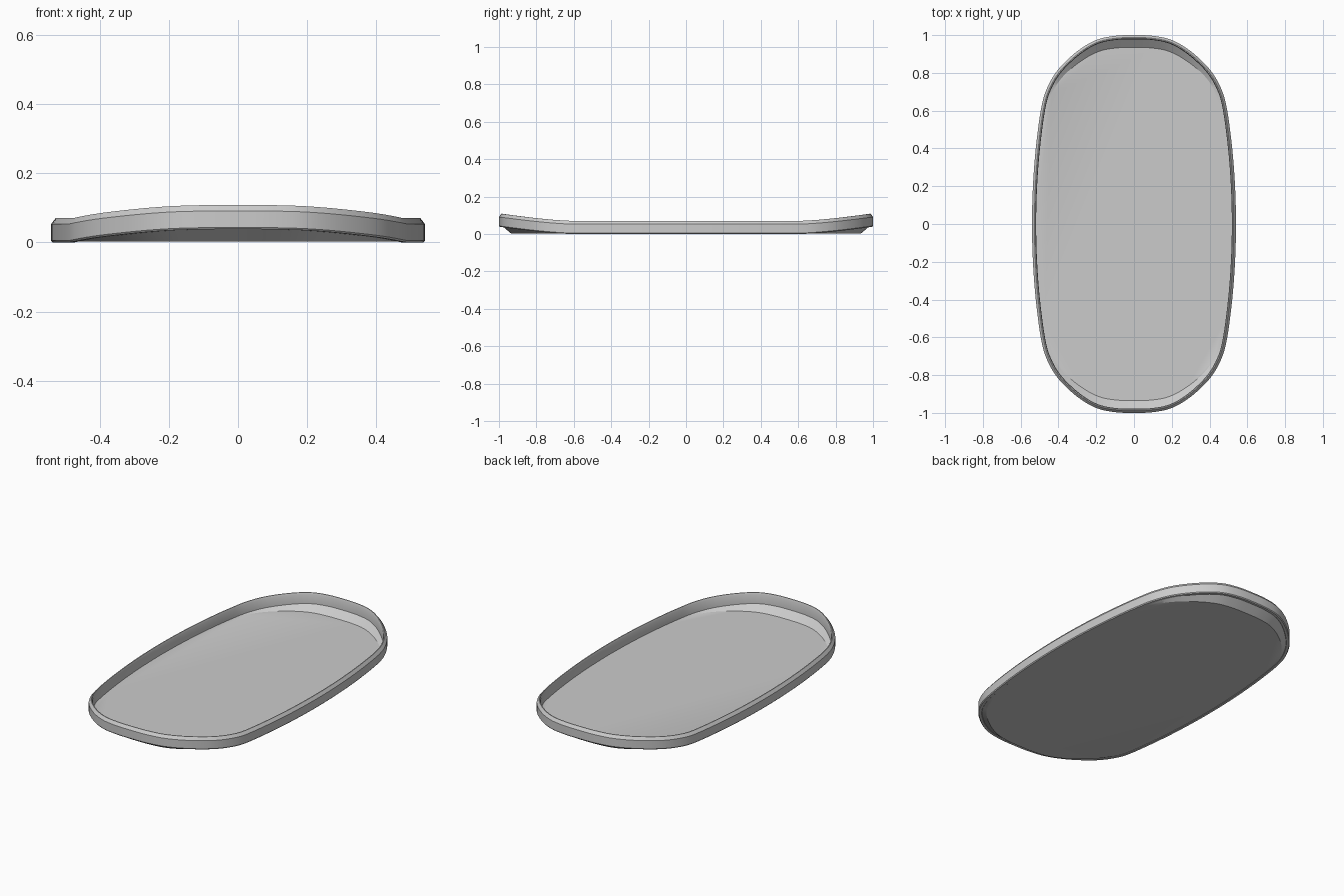
import bpy, bmesh, math
from mathutils import Vector

if "Cube" in bpy.data.objects:
    bpy.data.objects.remove(bpy.data.objects["Cube"])

# One quarter of the tray outline, mirrored into a closed loop
Q = [(.54, 0), (.535, .2), (.52, .4), (.492, .61), (.46, .72), (.4, .82),
     (.3, .915), (.2, .974), (.1, .996), (0, 1)]
half = Q + [(-x, y) for x, y in Q[-2::-1]]
ctrl = [Vector(p) for p in half + [(x, -y) for x, y in half[-2:0:-1]]]


def smooth_loop(pts, steps=5):
    out, n = [], len(pts)
    for i in range(n):
        a, b, c, d = (pts[(i + k) % n] for k in (-1, 0, 1, 2))
        for s in range(steps):
            t = s / steps
            out.append(.5 * (2*b + (c-a)*t + (2*a-5*b+4*c-d)*t*t + (3*b-a-3*c+d)*t**3))
    return out


outline = smooth_loop(ctrl)
N = len(outline)
normals = []
for i in range(N):
    t = (outline[(i + 1) % N] - outline[i - 1]).normalized()
    normals.append(Vector((-t.y, t.x)))  # points inward


def rise(y):
    """Upsweep of the two ends, 0 to 1."""
    return max(0, (abs(y) - .62) / .38) ** 1.4


def ring(bm, inset, z, lift, extra=0):
    vs = []
    for p, n in zip(outline, normals):
        k = rise(p.y)
        q = p + n * (inset + extra * k)
        vs.append(bm.verts.new((q.x, q.y, z + lift * k)))
    return vs


def bridge(bm, a, b):
    for i in range(N):
        j = (i + 1) % N
        bm.faces.new((a[i], a[j], b[j], b[i]))


def finish(bm, name, mat):
    bmesh.ops.recalc_face_normals(bm, faces=bm.faces)
    me = bpy.data.meshes.new(name)
    bm.to_mesh(me)
    bm.free()
    ob = bpy.data.objects.new(name, me)
    bpy.context.collection.objects.link(ob)
    me.materials.append(mat)
    bpy.context.view_layer.objects.active = ob
    ob.select_set(True)
    bpy.ops.object.shade_smooth_by_angle(angle=math.radians(25))
    ob.select_set(False)


grey = bpy.data.materials.new("light_grey")
grey.diffuse_color = (.6, .6, .6, 1)
grey.use_nodes = True
grey.node_tree.nodes["Principled BSDF"].inputs["Base Color"].default_value = grey.diffuse_color

# Rim: closed cross-section swept round the outline
bm = bmesh.new()
section = [(.004, 0), (0, .005), (0, .053), (.013, .07), (.018, .07), (.022, .06),
           (.022, .004), (.018, 0)]
rings = [ring(bm, o, z, .038) for o, z in section]
for a, b in zip(rings, rings[1:] + rings[:1]):
    bridge(bm, a, b)
finish(bm, "rim", grey)

# Floor pan: flat base sloping up to the rim at both ends
bm = bmesh.new()
rings = [ring(bm, .03, .002, 0, .035), ring(bm, .02, .002, .038),
         ring(bm, .02, .008, .038), ring(bm, .03, .008, 0, .035)]
for a, b in zip(rings, rings[1:]):
    bridge(bm, a, b)
bm.faces.new(rings[0])
bm.faces.new(rings[3])
finish(bm, "floor_pan", grey)
